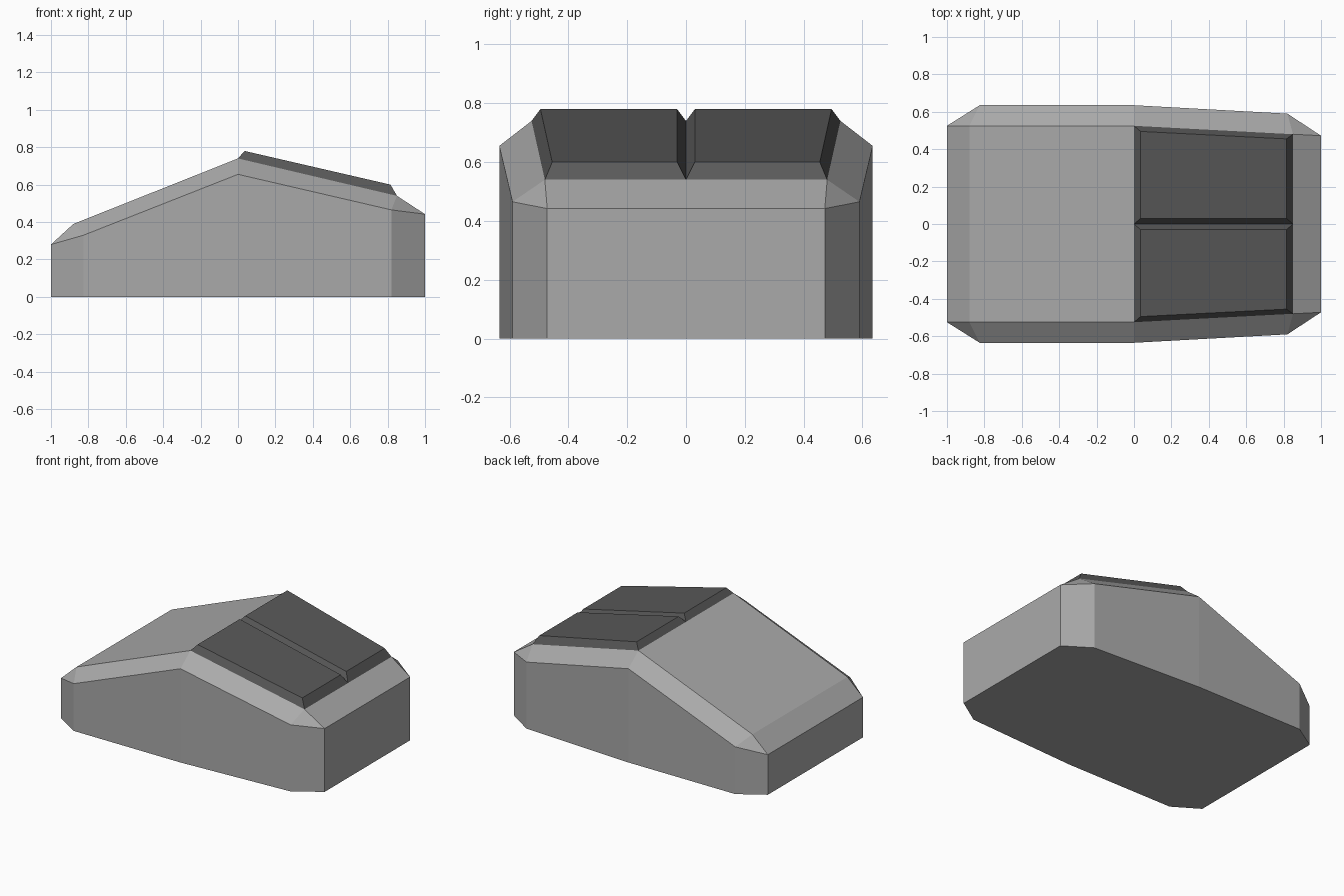
import bpy

cube = bpy.data.objects.get("Cube")
if cube:
    bpy.data.objects.remove(cube, do_unlink=True)


def material(name, value):
    mat = bpy.data.materials.new(name)
    mat.use_nodes = True
    colour = (value, value, value, 1)
    mat.diffuse_color = colour
    mat.node_tree.nodes["Principled BSDF"].inputs["Base Color"].default_value = colour
    return mat


def build(name, verts, faces, mat):
    mesh = bpy.data.meshes.new(name)
    mesh.from_pydata(verts, [], faces)
    mesh.materials.append(mat)
    mesh.update()
    obj = bpy.data.objects.new(name, mesh)
    bpy.context.collection.objects.link(obj)
    return obj


def mirrored(points):
    """Close a half outline into a ring by mirroring it across y = 0."""
    return points + [(x, -y, z) for x, y, z in reversed(points)]


light_grey = material("light grey", 0.40)
dark_grey = material("dark grey", 0.10)

# Half outlines from the palm end to the button end
rim = [(-1, 0.525, 0.28), (-0.825, 0.635, 0.33), (0, 0.635, 0.655),
       (0.82, 0.59, 0.465), (1, 0.472, 0.442)]
deck = [(-0.88, 0.525, 0.39), (0, 0.525, 0.74), (0.85, 0.48, 0.54)]

# Body: base, walls, chamfer and palm rest; the buttons close the rest of the deck
rim_ring = mirrored(rim)
n = len(rim_ring)
verts = [(x, y, 0) for x, y, z in rim_ring] + rim_ring + mirrored(deck)
faces = [tuple(range(n))]
for i in range(n):
    j = (i + 1) % n
    faces.append((j, i, n + i, n + j))


def r(i):
    return n + i % n


def d(i):
    return 2 * n + i % 6


# Side chamfers, each with a triangle at both corners
for rs, ds in (((0, 1, 2, 3, 4), (0, 1, 2)), ((9, 8, 7, 6, 5), (5, 4, 3))):
    a, b, c, e, f = map(r, rs)
    p, q, s = map(d, ds)
    side = [(a, p, b), (b, p, q, c), (c, q, s, e), (e, s, f)]
    faces += side if rs[0] == 0 else [t[::-1] for t in side]
# End chamfers and palm rest
faces += [(r(9), d(5), d(0), r(0)), (r(4), d(2), d(3), r(5)),
          (d(0), d(5), d(4), d(1))]
build("body", verts, faces, light_grey)

# Buttons: raised panels with bevelled edges
for name, side in (("left_button", 1), ("right_button", -1)):
    foot = [(0, 0, 0.74), (0.85, 0, 0.54), deck[2], deck[1]]
    top = [(0.035, 0.03, 0.78), (0.815, 0.03, 0.60),
           (0.815, 0.455, 0.60), (0.035, 0.495, 0.78)]
    verts = [(x, y * side, z) for x, y, z in foot + top]
    faces = [(4, 5, 6, 7)] + [(i, (i + 1) % 4, (i + 1) % 4 + 4, i + 4) for i in range(4)]
    if side < 0:
        faces = [f[::-1] for f in faces]
    build(name, verts, faces, dark_grey)
